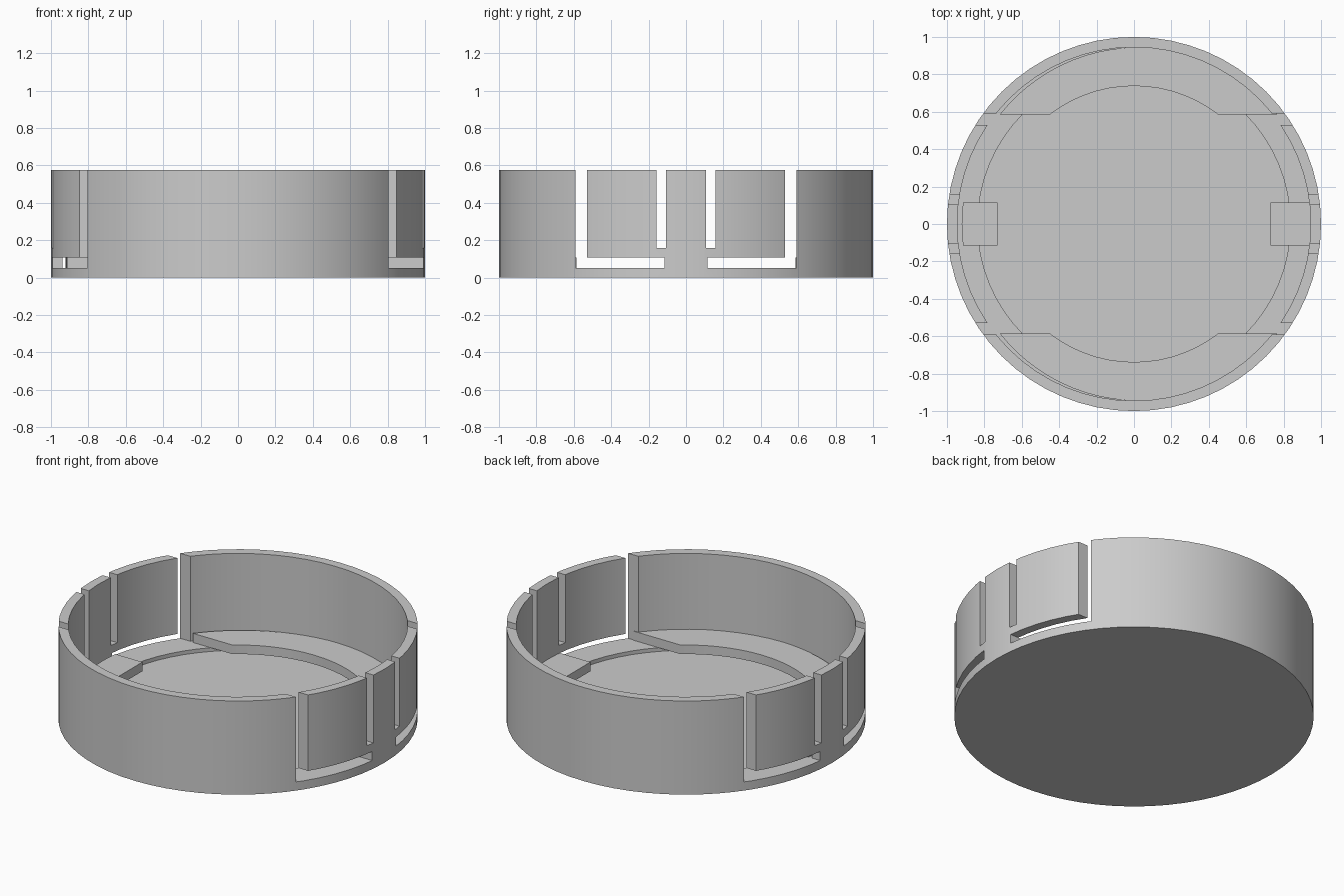
import bpy
import bmesh
from math import sin, cos, asin, acos, pi, radians

cube = bpy.data.objects.get("Cube")
if cube:
    bpy.data.objects.remove(cube, do_unlink=True)

SIDES = 64
HEIGHT, FLOOR, RECESS, LEDGE = 0.575, 0.053, 0.03, 0.109
INNER, RECESS_R, LEDGE_R = 0.945, 0.836, 0.738
SHIFT = 0.024          # the insert sits slightly off centre
CHORD, TAB = 0.586, 0.115

grey = bpy.data.materials.new("plain grey")
grey.use_nodes = True
grey.diffuse_color = (0.6, 0.6, 0.6, 1)
grey.node_tree.nodes["Principled BSDF"].inputs["Base Color"].default_value = (0.6, 0.6, 0.6, 1)


def finish(name, bm):
    bmesh.ops.recalc_face_normals(bm, faces=bm.faces)
    mesh = bpy.data.meshes.new(name)
    bm.to_mesh(mesh)
    bm.free()
    mesh.materials.append(grey)
    obj = bpy.data.objects.new(name, mesh)
    bpy.context.collection.objects.link(obj)
    return obj


def lathe(name, profile):
    """Turn (radius, z) points around z, closing both ends with flat discs."""
    bm = bmesh.new()
    rings = [[bm.verts.new((r * cos(2 * pi * i / SIDES), r * sin(2 * pi * i / SIDES), z))
              for i in range(SIDES)] for r, z in profile]
    for a, b in zip(rings, rings[1:]):
        for i in range(SIDES):
            j = (i + 1) % SIDES
            bm.faces.new((a[i], a[j], b[j], b[i]))
    bm.faces.new(rings[0])
    bm.faces.new(rings[-1])
    return finish(name, bm)


def prism(bm, start, end):
    """Join two matching outlines into a closed solid."""
    a = [bm.verts.new(p) for p in start]
    b = [bm.verts.new(p) for p in end]
    bm.faces.new(a)
    bm.faces.new(b)
    for i in range(len(a)):
        j = (i + 1) % len(a)
        bm.faces.new((a[i], a[j], b[j], b[i]))


def arc(cx, r, a0, a1, n):
    return [(cx + r * cos(a0 + (a1 - a0) * i / n), r * sin(a0 + (a1 - a0) * i / n))
            for i in range(n + 1)]


def plate(name, outline):
    bm = bmesh.new()
    prism(bm, [(x, y, FLOOR) for x, y in outline], [(x, y, LEDGE) for x, y in outline])
    return finish(name, bm)


def smooth(obj):
    bpy.ops.object.select_all(action='DESELECT')
    obj.select_set(True)
    bpy.context.view_layer.objects.active = obj
    bpy.ops.object.shade_smooth_by_angle(angle=radians(30))


# Round cup with a shallow recess in its floor
cup = lathe("cup", [(1, 0), (1, HEIGHT), (INNER, HEIGHT), (INNER, FLOOR),
                    (RECESS_R, FLOOR), (RECESS_R, RECESS)])

# Slots that free the spring clips in the side walls
l_slot = [(TAB, FLOOR), (0.59, FLOOR), (0.59, 0.7), (0.53, 0.7), (0.53, LEDGE), (TAB, LEDGE)]
narrow_slot = [(0.106, 0.158), (0.158, 0.158), (0.158, 0.7), (0.106, 0.7)]
bm = bmesh.new()
for side in (-1, 1):
    for slot in (l_slot, narrow_slot):
        prism(bm, [(-1.2, side * y, z) for y, z in slot], [(1.2, side * y, z) for y, z in slot])
cutter = finish("slot_cutter", bm)
cutter.hide_render = True
cut = cup.modifiers.new("slots", 'BOOLEAN')
cut.operation, cut.solver, cut.object = 'DIFFERENCE', 'EXACT', cutter
bpy.context.view_layer.objects.active = cup
bpy.ops.object.modifier_apply(modifier=cut.name)
bpy.data.objects.remove(cutter, do_unlink=True)
smooth(cup)

# Front and back ledges
outer, inner = asin(CHORD / INNER), asin(CHORD / LEDGE_R)
shape = arc(SHIFT, INNER, outer, pi - outer, 24) + arc(0, LEDGE_R, pi - inner, inner, 14)
for name, side in (("front_ledge", -1), ("back_ledge", 1)):
    smooth(plate(name, [(x, side * y) for x, y in shape]))

# Side tabs
reach = asin(TAB / INNER)
for name, side in (("left_tab", 1), ("right_tab", -1)):
    rim = arc(side * SHIFT, INNER, -reach, reach, 4)
    outline = rim + [(0.73, TAB), (0.73, -TAB)]
    smooth(plate(name, [(side * x, y) for x, y in outline]))
